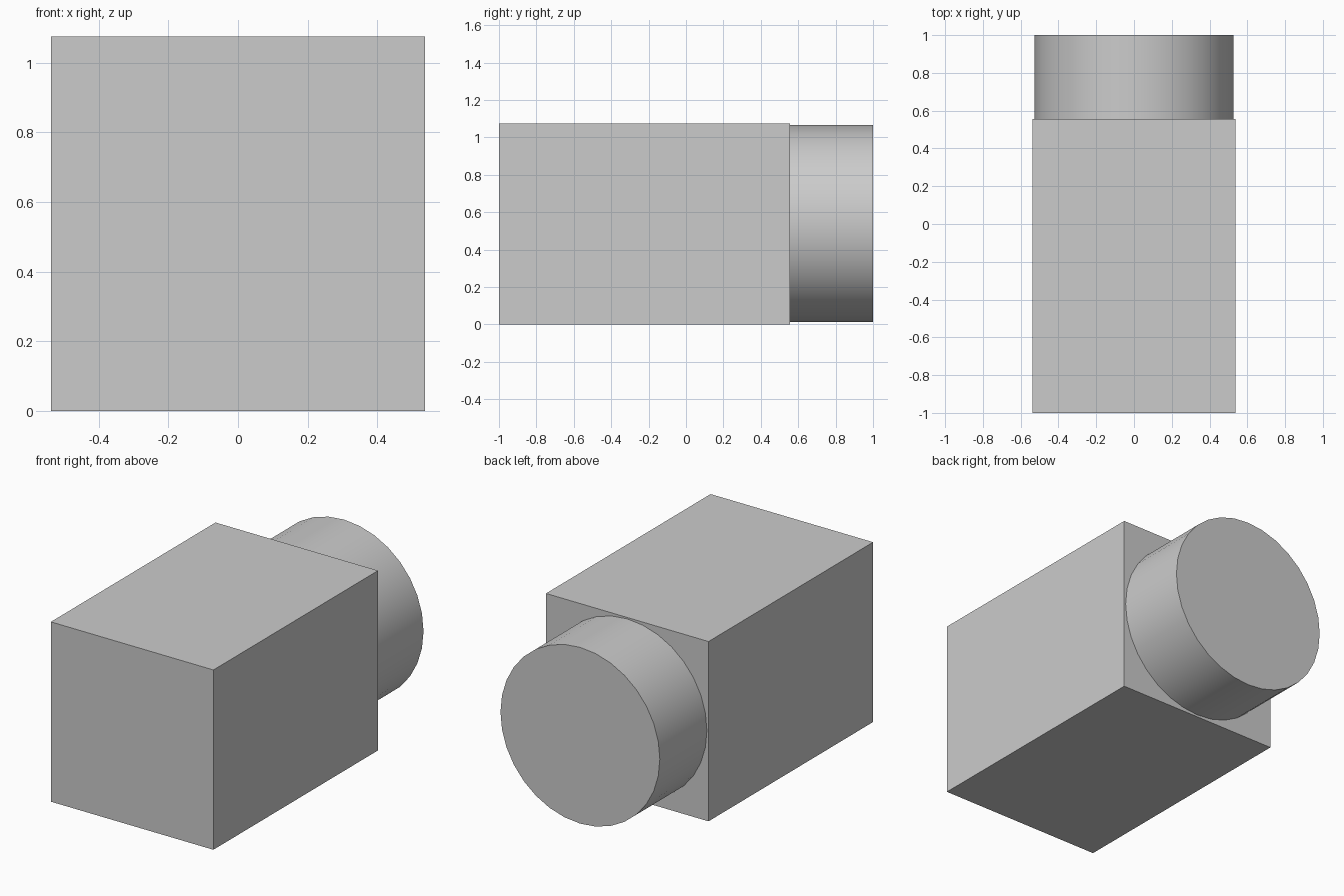
import bpy
import math

default = bpy.data.objects.get("Cube")
if default:
    bpy.data.objects.remove(default, do_unlink=True)

# Plain grey shared by both parts
grey = bpy.data.materials.new("light_grey")
grey.use_nodes = True
colour = (0.6, 0.6, 0.6, 1.0)
grey.diffuse_color = colour
grey.node_tree.nodes["Principled BSDF"].inputs["Base Color"].default_value = colour

SIZE = 1.075      # width and height of the block
BACK = 0.555      # rear face of the block
RADIUS = 0.527    # drum radius


def finish(name):
    obj = bpy.context.object
    obj.name = name
    obj.data.materials.append(grey)
    bpy.ops.object.transform_apply(location=False, rotation=True, scale=True)
    return obj


# Long square block
bpy.ops.mesh.primitive_cube_add(size=1, location=(0, (BACK - 1) / 2, SIZE / 2))
bpy.context.object.scale = (SIZE, BACK + 1, SIZE)
finish("body_block")

# Round drum on the rear face
bpy.ops.mesh.primitive_cylinder_add(
    vertices=32, radius=RADIUS, depth=1 - BACK,
    location=(0, (1 + BACK) / 2, SIZE / 2 + 0.002),
    rotation=(math.pi / 2, 0, 0))
finish("rear_drum")
bpy.ops.object.shade_smooth_by_angle(angle=math.radians(30))
